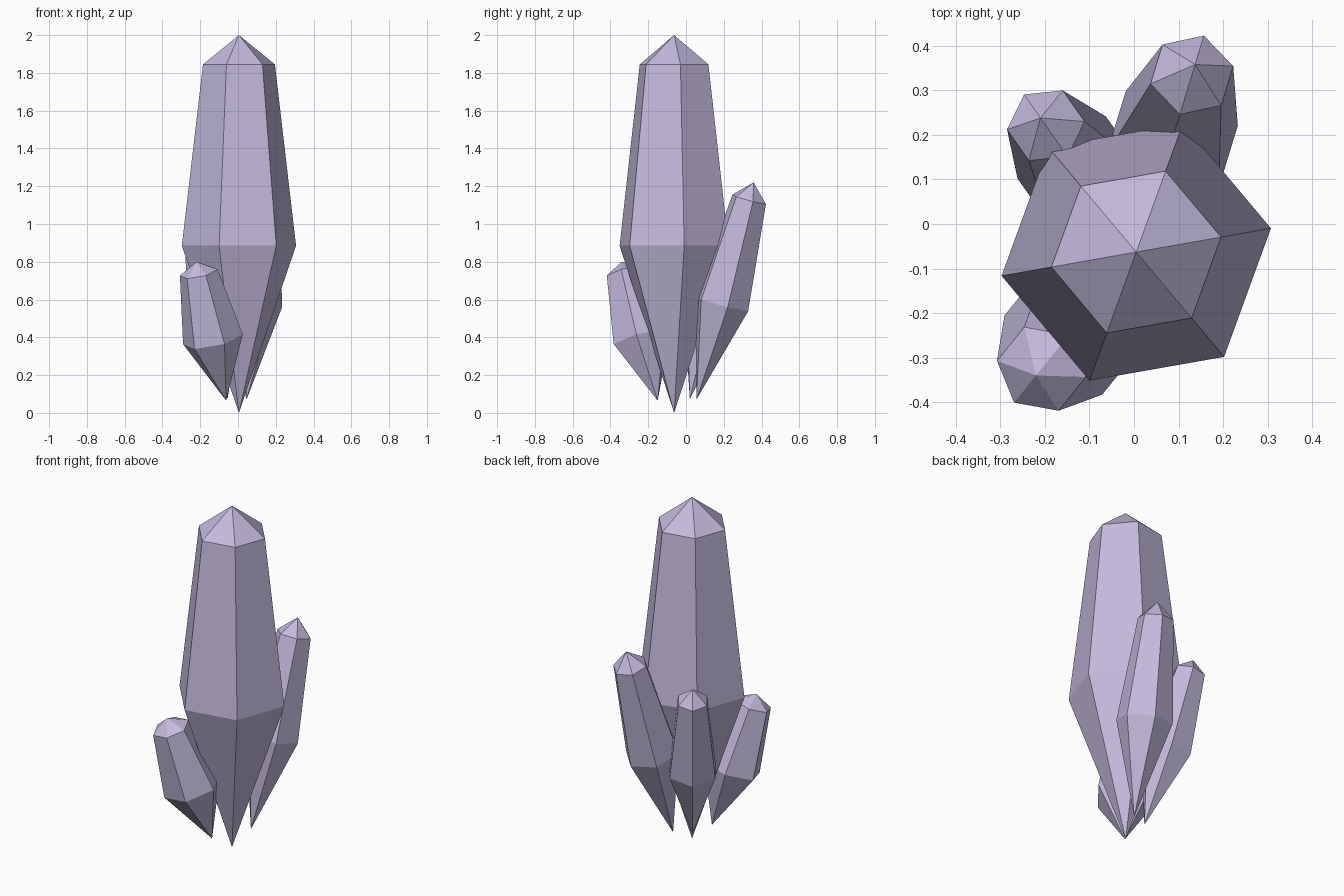
import bpy, bmesh, math
from mathutils import Vector

if "Cube" in bpy.data.objects:
    bpy.data.objects.remove(bpy.data.objects["Cube"])

# Single pale lavender colour
lavender = bpy.data.materials.new("pale_lavender")
lavender.diffuse_color = (0.55, 0.49, 0.72, 1.0)
lavender.use_nodes = True
lavender.node_tree.nodes["Principled BSDF"].inputs["Base Color"].default_value = lavender.diffuse_color


def crystal(name, base, tip, radius, angle):
    """Six-sided shard: pointed base, wide ring, narrower ring, pointed tip."""
    base, tip = Vector(base), Vector(tip)
    axis = tip - base
    turn = Vector((0, 0, 1)).rotation_difference(axis)
    bm = bmesh.new()
    rings = []
    for t, r in ((0.4425, radius), (0.9225, radius * 0.63)):
        ring = []
        for i in range(6):
            a = math.radians(angle + 60 * i)
            p = Vector((r * math.cos(a), r * math.sin(a), axis.length * t))
            ring.append(bm.verts.new(base + turn @ p))
        rings.append(ring)
    low, high = bm.verts.new(base), bm.verts.new(tip)
    wide, narrow = rings
    for i in range(6):
        j = (i + 1) % 6
        bm.faces.new((low, wide[j], wide[i]))
        bm.faces.new((wide[i], wide[j], narrow[j], narrow[i]))
        bm.faces.new((narrow[i], narrow[j], high))
    bmesh.ops.recalc_face_normals(bm, faces=bm.faces)
    mesh = bpy.data.meshes.new(name)
    bm.to_mesh(mesh)
    bm.free()
    mesh.materials.append(lavender)
    obj = bpy.data.objects.new(name, mesh)
    bpy.context.collection.objects.link(obj)


# Tall central shard and three leaning side shards
crystal("main_crystal", (0.005, -0.063, 0.0), (0.005, -0.063, 2.0), 0.307, 10)
crystal("back_right_crystal", (0.045, 0.055, 0.07), (0.137, 0.358, 1.22), 0.152, 13)
crystal("back_left_crystal", (-0.055, 0.02, 0.075), (-0.21, 0.238, 1.045), 0.14, 5)
crystal("front_left_crystal", (-0.063, -0.15, 0.065), (-0.22, -0.34, 0.80), 0.163, -9)
